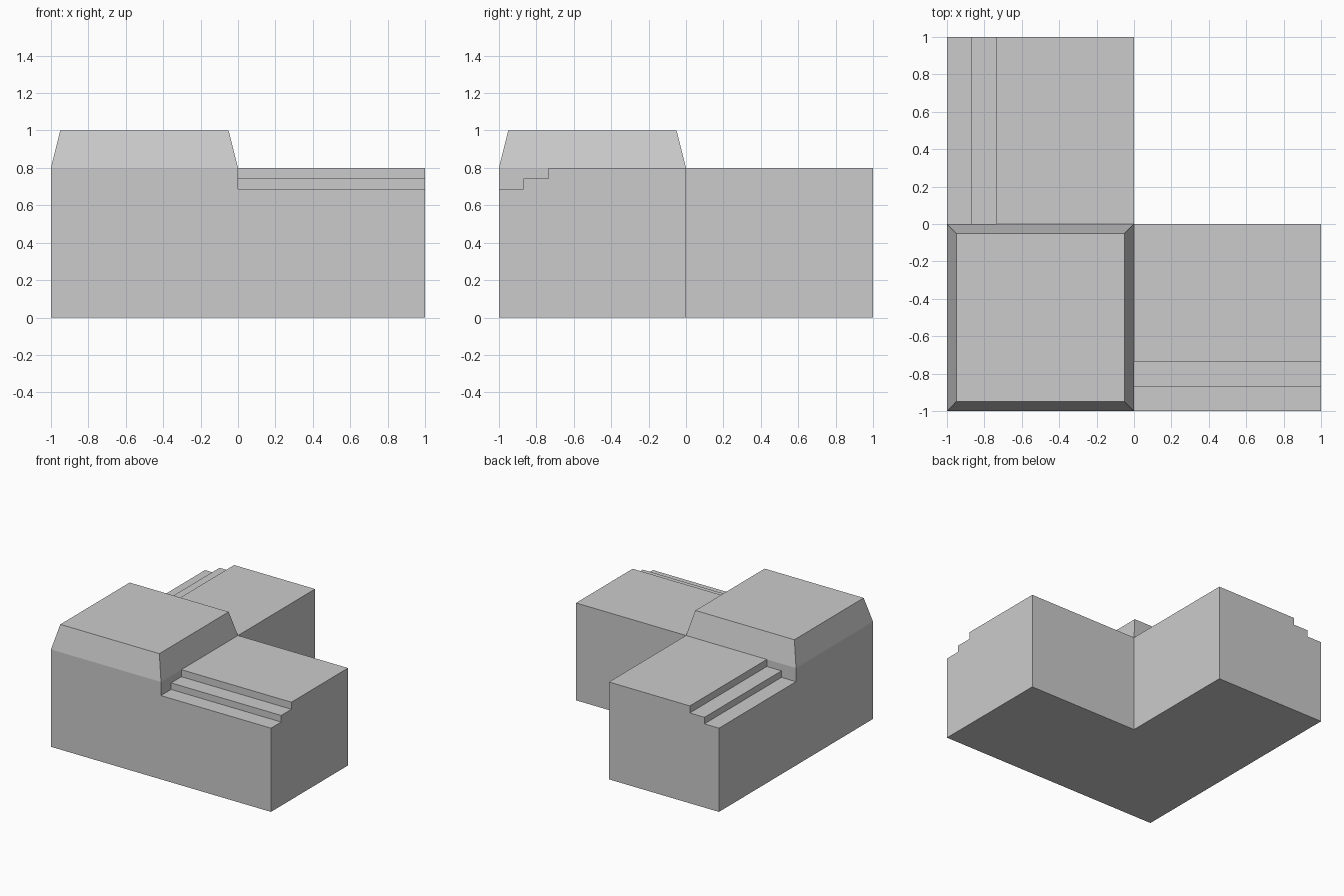
import bpy, bmesh

if "Cube" in bpy.data.objects:
    bpy.data.objects.remove(bpy.data.objects["Cube"])


def finish(name, bm):
    bmesh.ops.recalc_face_normals(bm, faces=bm.faces)
    mesh = bpy.data.meshes.new(name)
    bm.to_mesh(mesh)
    bm.free()
    obj = bpy.data.objects.new(name, mesh)
    bpy.context.collection.objects.link(obj)
    return obj


def loft(name, rings):
    """Closed solid through rings with equal point counts."""
    bm = bmesh.new()
    loops = [[bm.verts.new(p) for p in ring] for ring in rings]
    n = len(loops[0])
    for a, b in zip(loops, loops[1:]):
        for i in range(n):
            j = (i + 1) % n
            bm.faces.new((a[i], a[j], b[j], b[i]))
    bm.faces.new(loops[0][::-1])
    bm.faces.new(loops[-1])
    return finish(name, bm)


def square(inset, z):
    lo, hi = -1 + inset, -inset
    return [(lo, lo, z), (hi, lo, z), (hi, hi, z), (lo, hi, z)]


# Corner block with a tapered cap
loft("corner_block", [square(0, 0), square(0, 0.8), square(0.05, 1.0)])

# Wing cross-section: (distance across the wing, height), stepped on the outer edge
profile = [(-1, 0), (0, 0), (0, 0.8), (-0.735, 0.8), (-0.735, 0.742),
           (-0.868, 0.742), (-0.868, 0.688), (-1, 0.688)]

# Right wing runs along x, back wing runs along y
loft("right_wing", [[(t, d, z) for d, z in profile] for t in (0, 1)])
loft("back_wing", [[(d, t, z) for d, z in profile] for t in (0, 1)])
